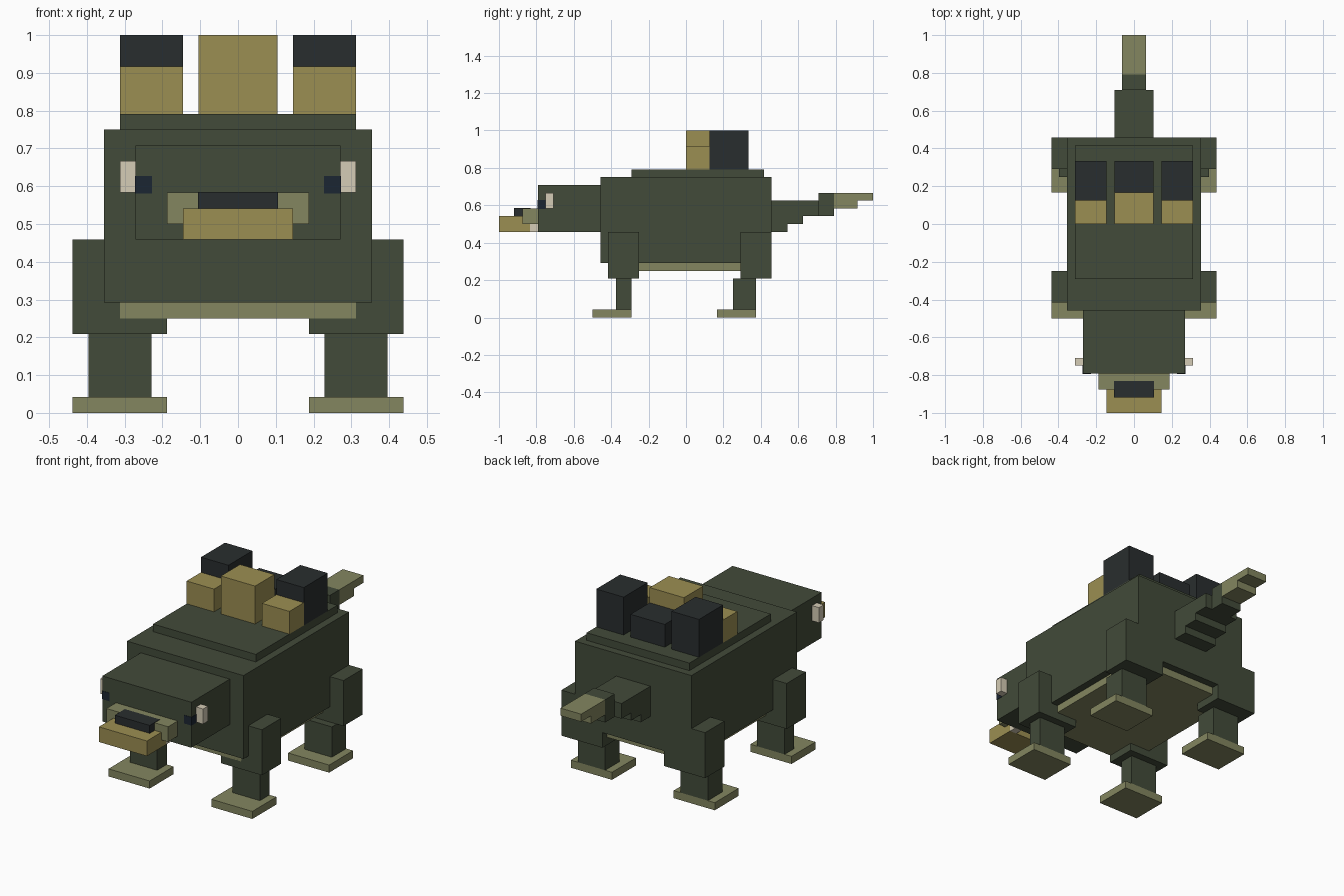
import bpy, bmesh
from mathutils import Vector

if "Cube" in bpy.data.objects:
    bpy.data.objects.remove(bpy.data.objects["Cube"])

U = 1 / 24  # one block unit


def material(name, rgb):
    m = bpy.data.materials.new(name)
    m.diffuse_color = [(c / 255) ** 2.2 for c in rgb] + [1]
    m.use_nodes = True
    m.node_tree.nodes["Principled BSDF"].inputs["Base Color"].default_value = m.diffuse_color
    return m


GREEN = material("dark_green", (68, 76, 60))
OLIVE = material("olive", (130, 133, 96))
TAN = material("tan", (154, 141, 83))
DARK = material("charcoal", (45, 49, 50))
IVORY = material("ivory", (212, 203, 180))
PUPIL = material("navy", (33, 42, 54))


def box(name, mat, x, y, z, grow=0.0):
    """Box from (min, max) ranges in block units."""
    lo = Vector((x[0], y[0], z[0])) * U - Vector((grow,) * 3)
    hi = Vector((x[1], y[1], z[1])) * U + Vector((grow,) * 3)
    bm = bmesh.new()
    bmesh.ops.create_cube(bm, size=1)
    for v in bm.verts:
        v.co = Vector([(lo[i] + hi[i]) / 2 + v.co[i] * (hi[i] - lo[i]) for i in range(3)])
    me = bpy.data.meshes.new(name)
    bm.to_mesh(me)
    bm.free()
    me.materials.append(mat)
    ob = bpy.data.objects.new(name, me)
    bpy.context.collection.objects.link(ob)


def centred(name, mat, half, y, z, grow=0.0):
    box(name, mat, (-half, half), y, z, grow)


def pair(name, mat, x, y, z, grow=0.0):
    box("right_" + name, mat, x, y, z, grow)
    box("left_" + name, mat, (-x[1], -x[0]), y, z, grow)


# Body
centred("body", GREEN, 8.5, (-11, 11), (7, 18))
centred("back_plate", GREEN, 7.5, (-7, 10), (18, 19))
centred("belly", OLIVE, 7.5, (-10, 10), (6, 7))

# Head and face
centred("head", GREEN, 6.5, (-19, -11), (11, 17))
pair("eye_white", IVORY, (6.5, 7.5), (-18, -17), (14, 16))
pair("pupil", PUPIL, (5.5, 6.5), (-19, -18), (14, 15), 0.002)
centred("muzzle", OLIVE, 4.5, (-21, -19), (12, 14))
centred("snout", TAN, 3.5, (-24, -20), (11, 13))
centred("nose", DARK, 2.5, (-22, -20), (13, 14), 0.002)
pair("tooth", IVORY, (2.5, 3.5), (-20, -19), (11, 12))

# Legs: thigh, shin and foot ranges along y
for end, thigh, shin, foot in (("front", (-10, -6), (-9, -7), (-12, -7)),
                               ("rear", (7, 11), (6, 9), (4, 9))):
    pair(end + "_thigh", GREEN, (4.5, 10.5), thigh, (5, 11))
    pair(end + "_shin", GREEN, (5.5, 9.5), shin, (1, 5))
    pair(end + "_foot", OLIVE, (4.5, 10.5), foot, (0, 1))

# Stepped tail
centred("tail_base", GREEN, 2.5, (11, 17), (13, 15))
centred("tail_step_upper", GREEN, 2.5, (11, 15), (12, 13))
centred("tail_step_lower", GREEN, 2.5, (11, 13), (11, 12))
centred("tail_middle", GREEN, 1.5, (17, 19), (13, 16))
centred("tail_tip_lower", OLIVE, 1.5, (19, 22), (14, 15))
centred("tail_tip_upper", OLIVE, 1.5, (19, 24), (15, 16))

# Blocks on the back
pair("back_block_front", TAN, (3.5, 7.5), (0, 3), (19, 22))
pair("back_block_rear", DARK, (3.5, 7.5), (3, 8), (19, 24))
centred("middle_block_front", TAN, 2.5, (0, 4), (19, 24))
centred("middle_block_rear", DARK, 2.5, (4, 8), (19, 22))
